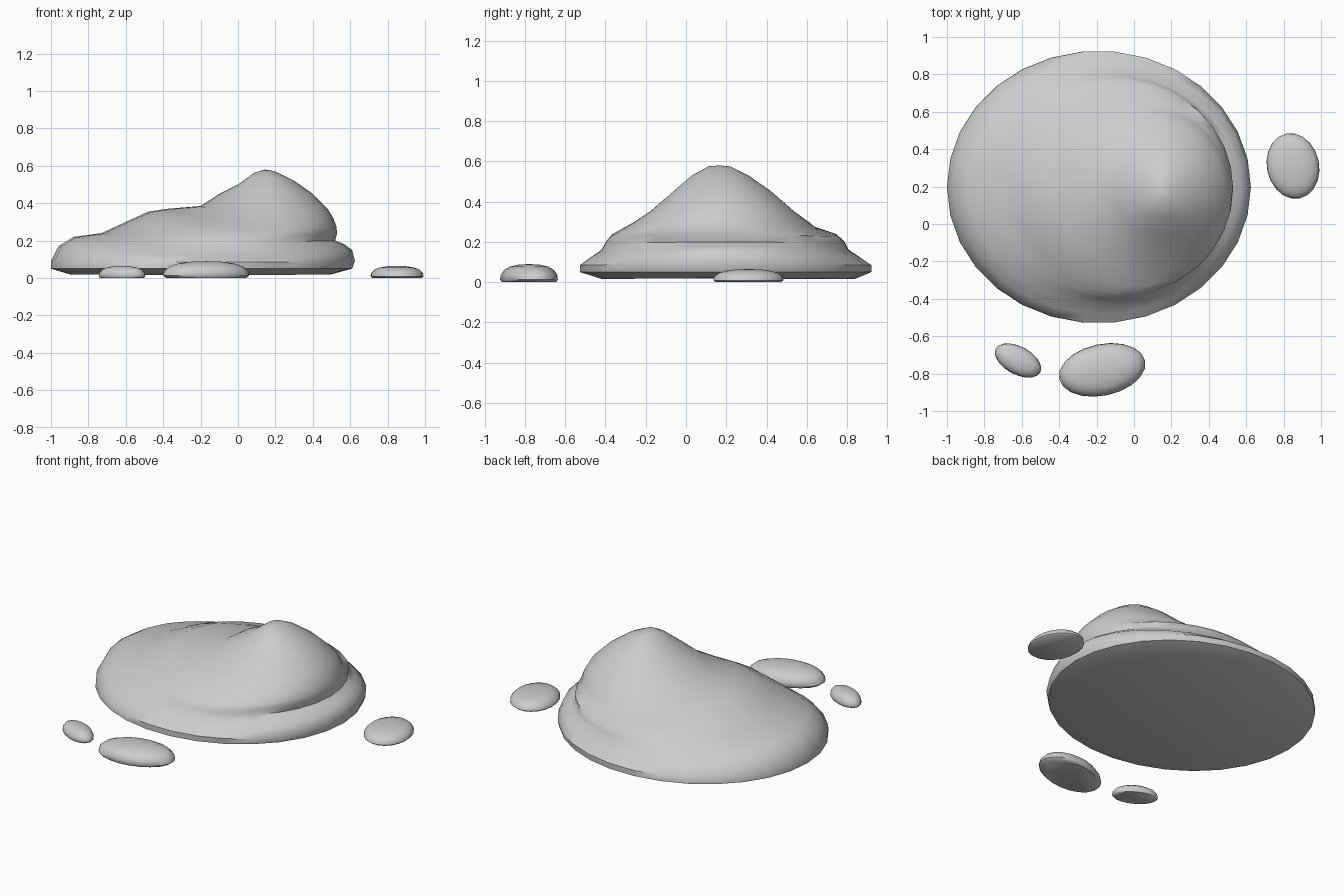
import bpy, bmesh
from math import sin, cos, pi, radians

cube = bpy.data.objects.get("Cube")
if cube:
    bpy.data.objects.remove(cube)

grey = bpy.data.materials.new("Soft Grey")
grey.use_nodes = True
colour = (0.6, 0.6, 0.6, 1)
grey.diffuse_color = colour
grey.node_tree.nodes["Principled BSDF"].inputs["Base Color"].default_value = colour


def loft(name, rings, segments, apex):
    """Skin a stack of point rings, with a flat base and a closing tip."""
    bm = bmesh.new()
    loops = [[bm.verts.new(ring(2 * pi * i / segments)) for i in range(segments)]
             for ring in rings]
    bm.faces.new(loops[0][::-1])
    for low, high in zip(loops, loops[1:]):
        for i in range(segments):
            j = (i + 1) % segments
            bm.faces.new((low[i], low[j], high[j], high[i]))
    tip = bm.verts.new(apex)
    for i in range(segments):
        bm.faces.new((loops[-1][i], loops[-1][(i + 1) % segments], tip))
    mesh = bpy.data.meshes.new(name)
    bm.to_mesh(mesh)
    bm.free()
    mesh.materials.append(grey)
    obj = bpy.data.objects.new(name, mesh)
    bpy.context.collection.objects.link(obj)
    bpy.ops.object.select_all(action="DESELECT")
    obj.select_set(True)
    bpy.context.view_layer.objects.active = obj
    bpy.ops.object.shade_smooth_by_angle(angle=radians(50))
    return obj


def tilted_ring(x0, x1, y0, y1, z_left, z_right, z_side):
    """Elliptical ring whose height differs at its two ends and its sides."""
    def point(a):
        c, s = cos(a), sin(a)
        z = z_side + c * c * ((z_left + z_right) / 2 - z_side) + c * (z_right - z_left) / 2
        return ((x0 + x1) / 2 + c * (x1 - x0) / 2,
                (y0 + y1) / 2 + s * (y1 - y0) / 2, z)
    return point


# Slumped mound: three soft tiers leaning to the left side of the peak
mound = [
    (-.90, .50, -.42, .84, .02, .02, .015),
    (-1.0, .61, -.53, .925, .05, .05, .05),
    (-1.0, .625, -.53, .925, .09, .09, .085),
    (-.96, .61, -.48, .87, .17, .15, .12),
    (-.88, .57, -.42, .81, .22, .18, .16),
    (-.73, .52, -.40, .79, .24, .20, .20),
    (-.60, .53, -.37, .75, .30, .24, .235),
    (-.48, .525, -.33, .66, .355, .28, .255),
    (-.38, .51, -.27, .62, .37, .32, .29),
    (-.20, .48, -.18, .54, .385, .37, .35),
    (-.10, .40, -.06, .42, .45, .45, .455),
    (0, .30, .03, .31, .50, .52, .53),
    (.09, .20, .11, .22, .565, .57, .575),
]
loft("mound", [tilted_ring(*r) for r in mound], 30, (.145, .165, .58))


def droplet(name, x, y, length, width, height, turn):
    """Flat-bottomed oval dome lying on the ground."""
    def dome_ring(scale, z):
        def point(a):
            u, v = length * scale * cos(a), width * scale * sin(a)
            t = radians(turn)
            return (x + u * cos(t) - v * sin(t), y + u * sin(t) + v * cos(t), z * height)
        return point
    profile = [(.93, 0), (1, .14), (.98, .4), (.86, .68), (.66, .86), (.36, .97)]
    loft(name, [dome_ring(*p) for p in profile], 20, (x, y, height))


# Splashed droplets around the mound
droplet("large_droplet", -.17, -.78, .235, .138, .09, 12)
droplet("small_droplet", -.62, -.73, .135, .075, .065, -28)
droplet("side_droplet", .85, .31, .177, .14, .065, 102)
